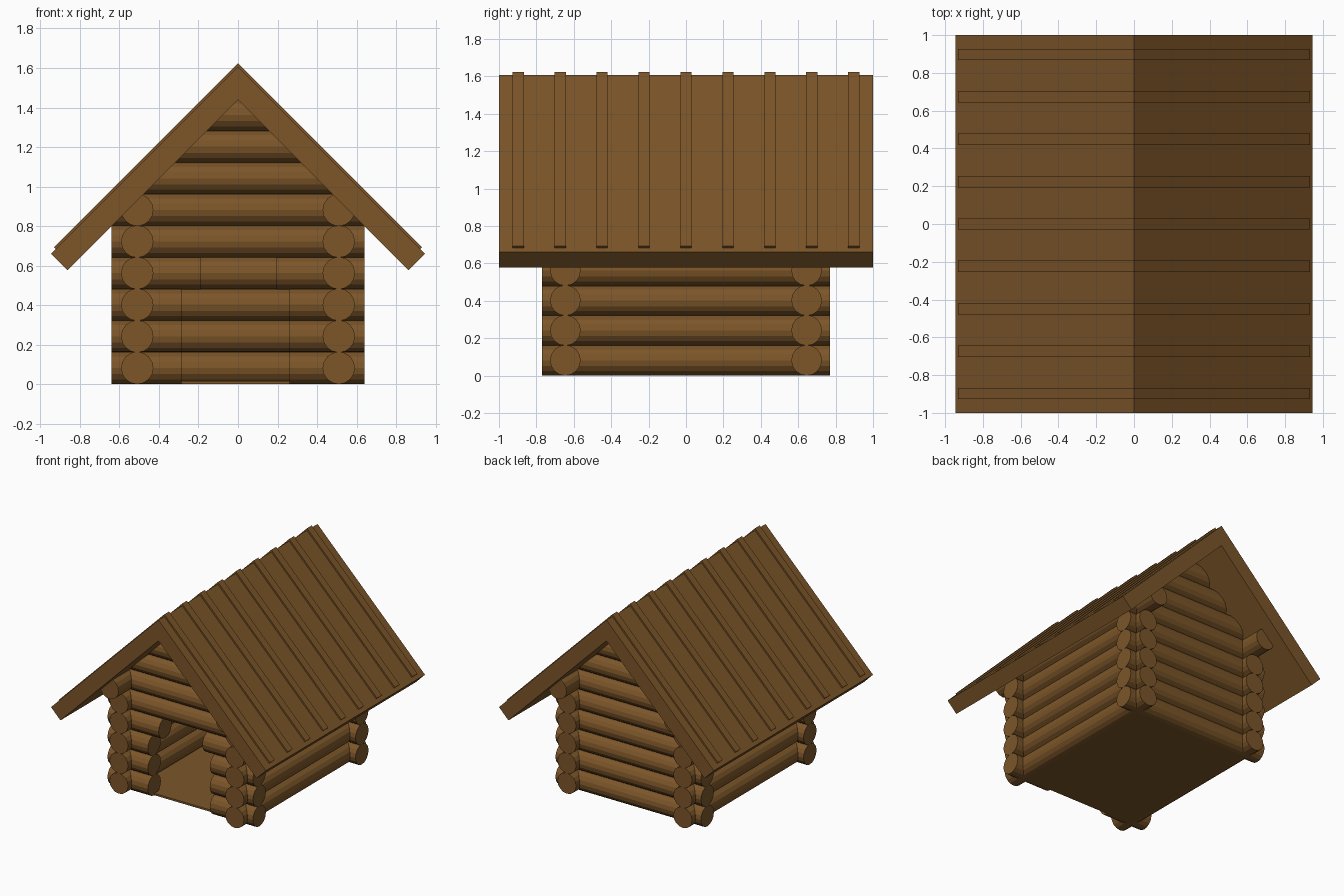
import bpy, bmesh, math
from mathutils import Matrix, Vector

if "Cube" in bpy.data.objects:
    bpy.data.objects.remove(bpy.data.objects["Cube"])

wood = bpy.data.materials.new("brown wood")
wood.diffuse_color = (0.2, 0.092, 0.022, 1)
wood.use_nodes = True
wood.node_tree.nodes["Principled BSDF"].inputs["Base Color"].default_value = wood.diffuse_color

R = 0.082        # log radius
STEP = 0.16      # log row spacing
WX, WY = 0.51, 0.645   # wall centre lines


def finish(name, bm):
    bmesh.ops.recalc_face_normals(bm, faces=bm.faces)
    me = bpy.data.meshes.new(name)
    bm.to_mesh(me)
    bm.free()
    me.materials.append(wood)
    ob = bpy.data.objects.new(name, me)
    bpy.context.collection.objects.link(ob)
    return ob


def log(bm, axis, a, b, other, z):
    """16-sided log from a to b along the x or y axis."""
    mid = (a + b) / 2
    if axis == 'x':
        m = Matrix.Translation((mid, other, z)) @ Matrix.Rotation(math.pi / 2, 4, 'Y')
    else:
        m = Matrix.Translation((other, mid, z)) @ Matrix.Rotation(math.pi / 2, 4, 'X')
    bmesh.ops.create_cone(bm, cap_ends=True, segments=16, radius1=R, radius2=R,
                          depth=b - a, matrix=m)


def extrude_y(bm, profile, y0, y1):
    """Solid made from an x,z outline pushed along y."""
    f = bm.faces.new([bm.verts.new((x, y0, z)) for x, z in profile])
    g = bmesh.ops.extrude_face_region(bm, geom=[f])
    bmesh.ops.translate(bm, vec=(0, y1 - y0, 0),
                        verts=[v for v in g['geom'] if isinstance(v, bmesh.types.BMVert)])


def row_z(i):
    return R + STEP * i


def row_half(i):
    """Half length of a gable-wall log, shortened to end inside the roof."""
    return min(0.64, 1.522 - row_z(i))


# side walls; the top log runs out further under the eaves
for name, x in (("left_wall_logs", -WX), ("right_wall_logs", WX)):
    bm = bmesh.new()
    for i in range(6):
        h = 0.89 if i == 5 else 0.77
        log(bm, 'y', -h, h, x, row_z(i))
    finish(name, bm)

# back wall with gable
bm = bmesh.new()
for i in range(9):
    log(bm, 'x', -row_half(i), row_half(i), WY, row_z(i))
finish("back_wall_logs", bm)

# front wall with stepped doorway
bm = bmesh.new()
for i in range(9):
    h = row_half(i)
    if i < 4:
        left, right = (-0.285, 0.26) if i < 3 else (-0.19, 0.195)
        log(bm, 'x', -h, left, -WY, row_z(i))
        log(bm, 'x', right, h, -WY, row_z(i))
    else:
        log(bm, 'x', -h, h, -WY, row_z(i))
finish("front_wall_logs", bm)

# floor
bm = bmesh.new()
extrude_y(bm, [(-WX, 0), (WX, 0), (WX, 0.015), (-WX, 0.015)], -WY, WY)
finish("floor", bm)

# roof: one chevron
bm = bmesh.new()
extrude_y(bm, [(0, 1.606), (0.946, 0.66), (0.863, 0.577), (0, 1.44),
               (-0.863, 0.577), (-0.946, 0.66)], -1, 1)
finish("roof", bm)

# roof battens
bm = bmesh.new()
for k in range(-4, 5):
    y = k * 0.2243
    extrude_y(bm, [(0, 1.623), (0.931, 0.692), (0.915, 0.676), (0, 1.591),
                   (-0.915, 0.676), (-0.931, 0.692)], y - 0.03, y + 0.03)
finish("roof_battens", bm)
